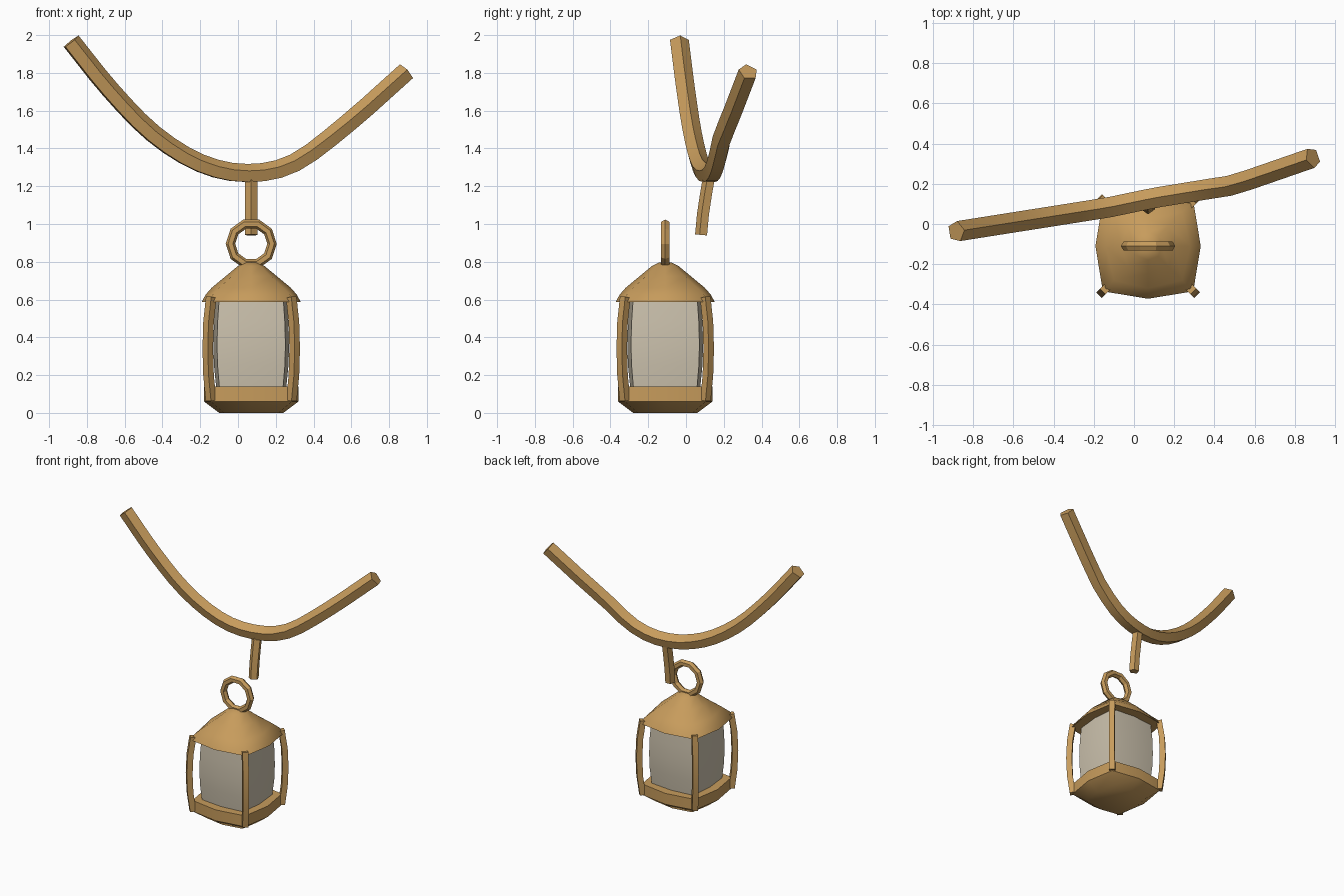
import bpy, bmesh, math
from mathutils import Vector

if "Cube" in bpy.data.objects:
    bpy.data.objects.remove(bpy.data.objects["Cube"])

CX, CY = 0.07, -0.11   # lantern axis


def material(name, rgb):
    m = bpy.data.materials.new(name)
    m.diffuse_color = (*rgb, 1)
    m.use_nodes = True
    m.node_tree.nodes["Principled BSDF"].inputs["Base Color"].default_value = m.diffuse_color
    return m


brass = material("warm_brass", (0.571, 0.331, 0.107))
pane = material("pale_glass", (0.604, 0.539, 0.42))


def build(name, rings, mat, angle, closed=False):
    """Skin a list of equal-sized point rings into one object."""
    bm = bmesh.new()
    rows = [[bm.verts.new(p) for p in r] for r in rings]
    n = len(rows[0])
    pairs = list(zip(rows, rows[1:]))
    if closed:
        pairs.append((rows[-1], rows[0]))
    else:
        bm.faces.new(rows[0][::-1])
        bm.faces.new(rows[-1])
    for a, b in pairs:
        for i in range(n):
            j = (i + 1) % n
            bm.faces.new((a[i], a[j], b[j], b[i]))
    bmesh.ops.recalc_face_normals(bm, faces=bm.faces)
    me = bpy.data.meshes.new(name)
    bm.to_mesh(me)
    bm.free()
    ob = bpy.data.objects.new(name, me)
    bpy.context.collection.objects.link(ob)
    me.materials.append(mat)
    bpy.ops.object.select_all(action='DESELECT')
    ob.select_set(True)
    bpy.context.view_layer.objects.active = ob
    bpy.ops.object.shade_smooth_by_angle(angle=math.radians(angle))
    return ob


def bulged_square(mid, corner, z):
    """Square ring whose side midpoints are pushed out."""
    m, c = mid, corner
    plan = [(m, 0), (c, c), (0, m), (-c, c), (-m, 0), (-c, -c), (0, -m), (c, -c)]
    return [(CX + x, CY + y, z) for x, y in plan]


def sweep(name, path, radius, sides, up, start, angle=30):
    """Sweep a regular polygon along a path; start is the angle of its first corner."""
    path = [Vector(p) for p in path]
    rings = []
    for i, p in enumerate(path):
        t = (path[min(i + 1, len(path) - 1)] - path[max(i - 1, 0)]).normalized()
        side = t.cross(Vector(up)).normalized()
        top = side.cross(t)
        ring = []
        for k in range(sides):
            a = start + math.tau * k / sides
            ring.append(p + radius * (math.cos(a) * side + math.sin(a) * top))
        rings.append(ring)
    return build(name, rings, brass, angle)


def smooth_path(pts, steps):
    """Catmull-Rom interpolation through the points."""
    v = [Vector(p) for p in pts]
    v = [2 * v[0] - v[1]] + v + [2 * v[-1] - v[-2]]
    out = []
    for i in range(1, len(v) - 2):
        a, b, c, d = v[i - 1:i + 3]
        for s in range(steps):
            t = s / steps
            out.append(0.5 * (2 * b + (c - a) * t + (2 * a - 5 * b + 4 * c - d) * t * t
                              + (3 * b - a - 3 * c + d) * t ** 3))
    return out + [v[-2]]


# Lantern base, glass and roof: rows of (side half-width, corner offset, height)
build("base", [bulged_square(*r) for r in
               [(0.17, 0.145, 0), (0.25, 0.215, 0.06), (0.25, 0.215, 0.14)]], brass, 45)
build("glass", [bulged_square(*r) for r in
                [(0.185, 0.168, 0.13), (0.197, 0.178, 0.25), (0.201, 0.181, 0.36),
                 (0.197, 0.178, 0.48), (0.187, 0.17, 0.6)]], pane, 40)
build("roof", [bulged_square(*r) for r in
               [(0.262, 0.225, 0.587), (0.242, 0.205, 0.625), (0.21, 0.17, 0.662),
                (0.135, 0.102, 0.724), (0.07, 0.05, 0.778), (0.035, 0.025, 0.795)]], brass, 75)

# Four bowed corner posts
for sx in (-1, 1):
    for sy in (-1, 1):
        path = [(CX + sx * d, CY + sy * d, z) for d, z in
                [(0.213, 0.065), (0.226, 0.2), (0.23, 0.34), (0.226, 0.48), (0.212, 0.612)]]
        sweep("corner_post", path, 0.028, 4, (sx, sy, 0), math.pi / 4)

# Ten-sided hanging ring with a hexagonal section
rings = []
for i in range(10):
    a = math.tau * i / 10
    ring = []
    for k in range(6):
        b = math.tau * k / 6
        r = 0.11 + 0.025 * math.cos(b)
        ring.append((CX + r * math.cos(a), CY + 0.025 * math.sin(b), 0.895 + r * math.sin(a)))
    rings.append(ring)
build("hanging_ring", rings, brass, 30, closed=True)

# Short peg hanging from the branch
sweep("peg", [(0.07, 0.083, 0.942), (0.07, 0.093, 1.05), (0.07, 0.108, 1.15), (0.07, 0.125, 1.25)],
      0.035, 5, (0, -1, 0), math.pi / 2)

# Long curved branch with a pentagonal section
curve = smooth_path([(-0.885, 0, 1.965), (-0.68, 0, 1.71), (-0.45, 0, 1.475), (-0.2, 0, 1.318),
                     (0.05, 0, 1.265), (0.3, 0, 1.32), (0.58, 0, 1.53), (0.89, 0, 1.805)], 3)
bends = [(-0.885, -0.037), (-0.13, 0.082), (0.1, 0.13), (0.5, 0.195), (0.89, 0.33)]
for p in curve:
    for (x0, y0), (x1, y1) in zip(bends, bends[1:]):
        if x0 - 0.001 <= p.x <= x1 + 0.001:
            p.y = y0 + (y1 - y0) * (p.x - x0) / (x1 - x0)
sweep("branch", curve, 0.053, 5, (0, 0, 1), math.pi / 2)
